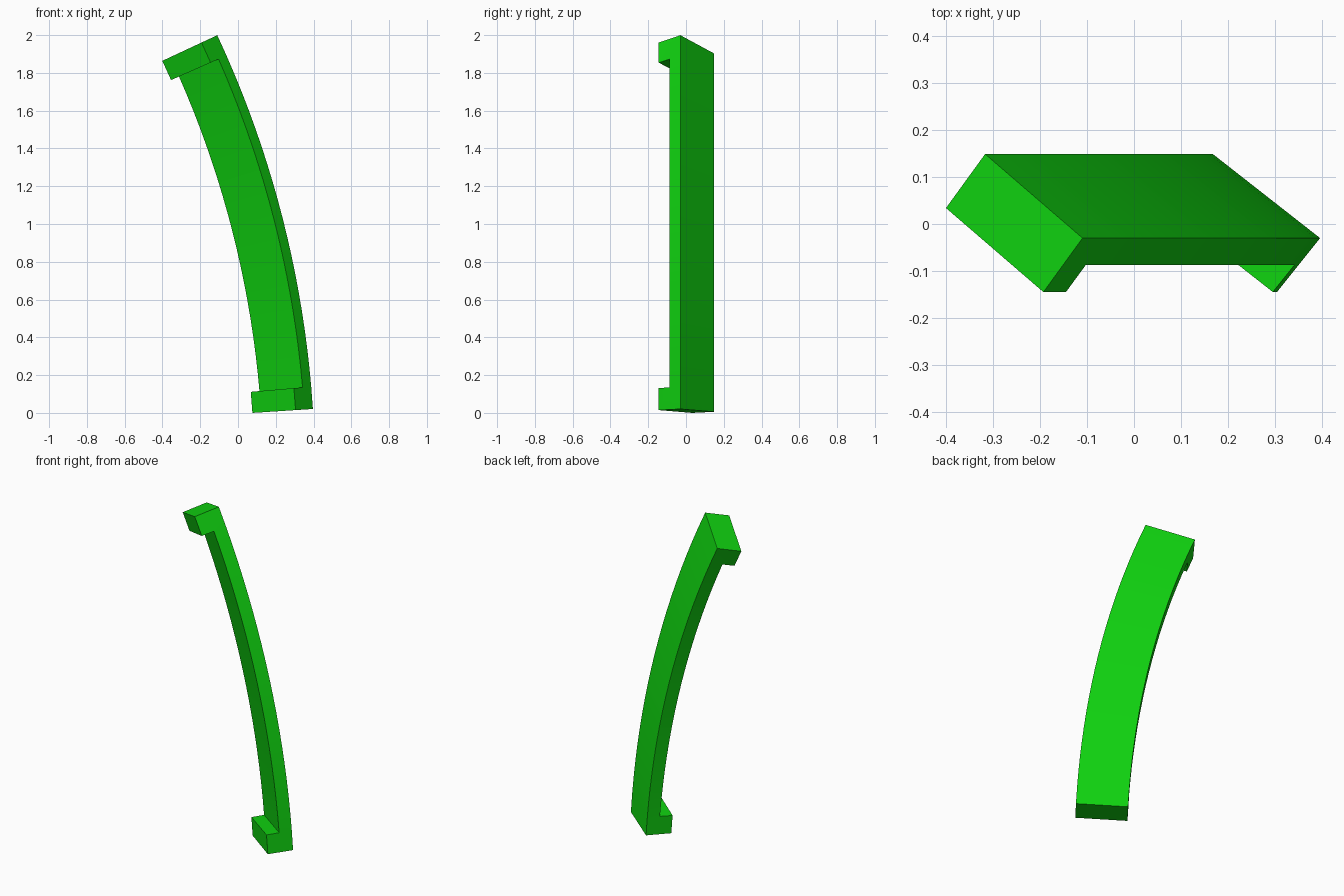
import bpy, bmesh, math

cube = bpy.data.objects.get("Cube")
if cube:
    bpy.data.objects.remove(cube, do_unlink=True)

green = bpy.data.materials.new("green")
green.use_nodes = True
colour = (0.005, 0.65, 0.005, 1)
green.diffuse_color = colour
green.node_tree.nodes["Principled BSDF"].inputs["Base Color"].default_value = colour

# Arc of the outer edge, about an axis parallel to y
RADIUS = 5.526
START, END, FOOT = 3.7, 25.0, 1.23          # degrees
CX = 0.3965 - RADIUS * math.cos(math.radians(START))
CZ = 0.0207 - RADIUS * math.sin(math.radians(START))
SEGMENTS = 18

# Tilted cross-section as (radial offset, y): bar, then the foot beyond it
SECTION = [(0, -0.03), (-0.229, 0.149), (-0.275, 0.0915),
           (-0.321, 0.034), (-0.092, -0.145), (-0.046, -0.0875)]
BAR_LOOP = [0, 1, 2, 5]
FOOT_LOOP = [0, 1, 2, 3, 4, 5]
FOOT_CAP = [2, 3, 4, 5]

# Stations: one segment per foot, even segments between them
a, b = START + FOOT, END - FOOT
angles = [START] + [a + (b - a) * i / SEGMENTS for i in range(SEGMENTS + 1)] + [END]

bm = bmesh.new()
rings = []
for deg in angles:
    t = math.radians(deg)
    rings.append([bm.verts.new((CX + (RADIUS + r) * math.cos(t), y,
                                CZ + (RADIUS + r) * math.sin(t)))
                  for r, y in SECTION])


def bridge(r0, r1, loop):
    for i, j in zip(loop, loop[1:] + loop[:1]):
        bm.faces.new((r0[i], r0[j], r1[j], r1[i]))


# Curved bar with a foot at each end
last = len(rings) - 2
for k in range(last + 1):
    bridge(rings[k], rings[k + 1], FOOT_LOOP if k in (0, last) else BAR_LOOP)

# End caps and the inward sides of the feet
for ring, loop in ((rings[0], FOOT_LOOP), (rings[-1], FOOT_LOOP),
                   (rings[1], FOOT_CAP), (rings[-2], FOOT_CAP)):
    bm.faces.new([ring[i] for i in loop])

bmesh.ops.delete(bm, geom=[v for v in bm.verts if not v.link_faces], context='VERTS')
bmesh.ops.recalc_face_normals(bm, faces=bm.faces[:])

mesh = bpy.data.meshes.new("curved_handle")
bm.to_mesh(mesh)
bm.free()
mesh.materials.append(green)
handle = bpy.data.objects.new("curved_handle", mesh)
bpy.context.collection.objects.link(handle)

# Smooth along the curve, sharp at the corners
bpy.ops.object.select_all(action='DESELECT')
handle.select_set(True)
bpy.context.view_layer.objects.active = handle
bpy.ops.object.shade_smooth_by_angle(angle=math.radians(30))
